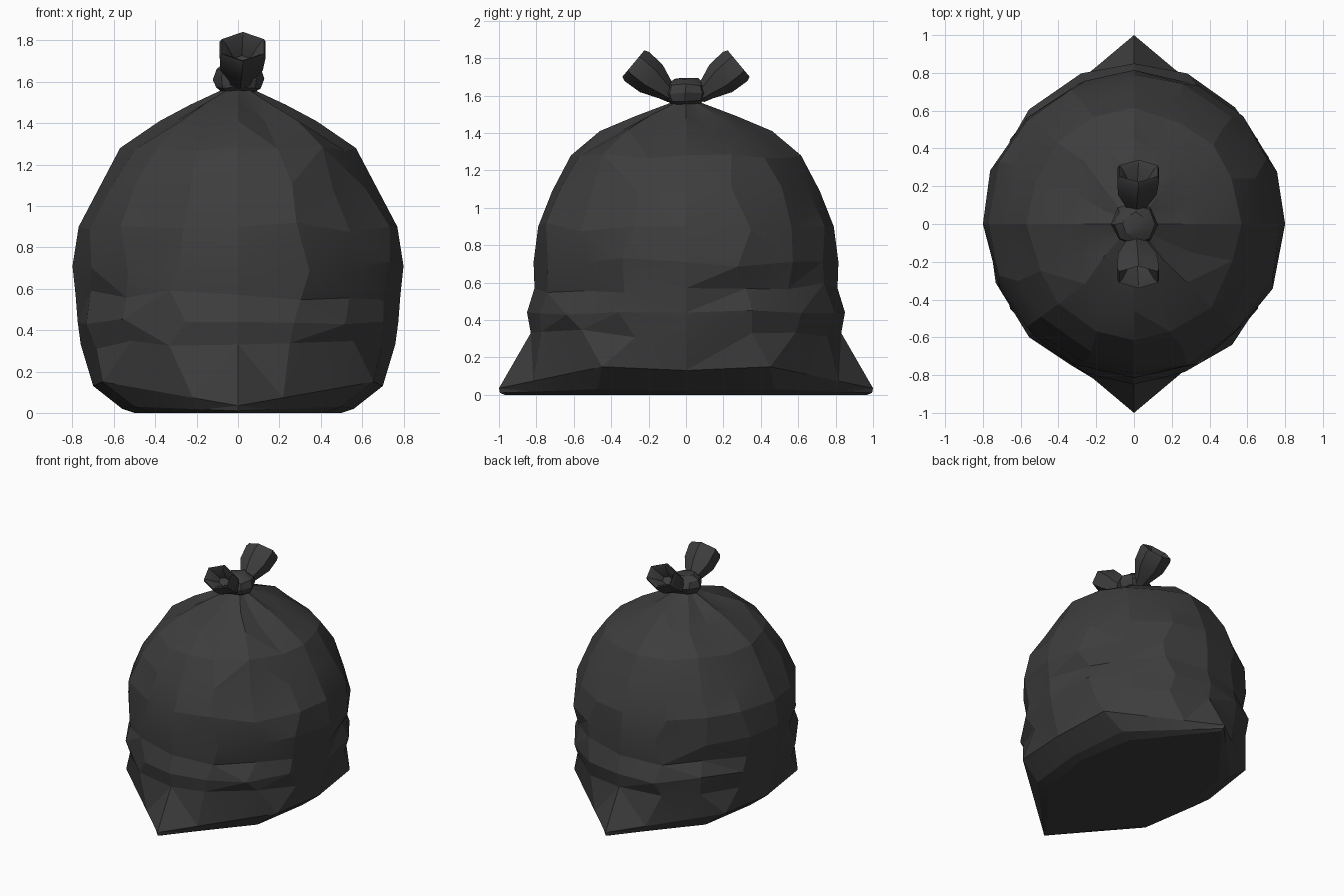
import bpy, bmesh, math, random
from mathutils import Vector

random.seed(7)
cube = bpy.data.objects.get("Cube")
if cube:
    bpy.data.objects.remove(cube, do_unlink=True)

plastic = bpy.data.materials.new("dark_grey_plastic")
plastic.use_nodes = True
COLOUR = (0.047, 0.047, 0.047, 1)
plastic.diffuse_color = COLOUR
plastic.node_tree.nodes["Principled BSDF"].inputs["Base Color"].default_value = COLOUR


def finish(name, bm, angle):
    mesh = bpy.data.meshes.new(name)
    bm.to_mesh(mesh)
    bm.free()
    obj = bpy.data.objects.new(name, mesh)
    bpy.context.collection.objects.link(obj)
    mesh.materials.append(plastic)
    bpy.ops.object.select_all(action="DESELECT")
    obj.select_set(True)
    bpy.context.view_layer.objects.active = obj
    bpy.ops.object.shade_smooth_by_angle(angle=math.radians(angle))


def loft(name, rings, angle):
    """Skin a list of equal-length closed rings into a capped, triangulated shape."""
    bm = bmesh.new()
    loops = [[bm.verts.new(p) for p in ring] for ring in rings]
    n = len(loops[0])
    for a, b in zip(loops, loops[1:]):
        for i in range(n):
            j = (i + 1) % n
            bm.faces.new((a[i], a[j], b[j], b[i]))
    bm.faces.new(loops[0])
    bm.faces.new(loops[-1])
    bmesh.ops.recalc_face_normals(bm, faces=bm.faces)
    bmesh.ops.triangulate(bm, faces=bm.faces, quad_method="SHORT_EDGE")
    finish(name, bm, angle)


SEGMENTS = 16
QUARTER = SEGMENTS // 4


def seam_ring(corner, shoulder, side):
    """Pointed ring: two corners on the y axis, straight runs to the sides."""
    ring = []
    for i in range(SEGMENTS):
        k = i % (2 * QUARTER)
        k = min(k, 2 * QUARTER - k)
        p = Vector(corner).lerp(Vector(shoulder), k / 3) if k <= 3 else Vector(side)
        sx = 1 if i <= SEGMENTS // 2 else -1
        sy = 1 if i <= QUARTER or i >= 3 * QUARTER else -1
        ring.append(Vector((p.x * sx, p.y * sy, p.z)))
    return ring


# Bag body: bottom seam, then oval rings of height, half width, half depth
rings = [seam_ring((0, 0.97, 0), (0.42, 0.44, 0), (0.50, 0, 0)),
         seam_ring((0, 0.995, 0.01), (0.50, 0.47, 0.03), (0.56, 0, 0.02)),
         seam_ring((0, 1.0, 0.035), (0.655, 0.45, 0.15), (0.70, 0, 0.13))]
profile = [(0.33, 0.76, 0.83), (0.44, 0.775, 0.85), (0.57, 0.785, 0.81),
           (0.71, 0.80, 0.815), (0.90, 0.77, 0.79), (1.09, 0.67, 0.715),
           (1.28, 0.57, 0.615), (1.41, 0.38, 0.46), (1.49, 0.23, 0.27),
           (1.56, 0.08, 0.085)]
# Pleats gathered into the knot: segment -> depth
pleats = {1: 0.12, 2: 0.05, 3: 0.20, 5: 0.22, 7: 0.20, 9: 0.16, 10: 0.06, 11: 0.22,
          13: 0.20, 15: 0.14}
# Creases across the sides: (segment, profile row) -> inward push
creases = {(6, 2): 0.03, (7, 2): 0.02, (6, 3): 0.02, (10, 2): 0.03, (11, 2): 0.03,
           (13, 0): 0.03, (2, 2): 0.02, (3, 2): 0.03, (14, 2): 0.03, (5, 0): 0.03}
for row, (z, rx, ry) in enumerate(profile):
    ring = []
    gather = (0, 0, 0, 0, 0, 0, 0.15, 0.7, 1.2, 0.8)[row]
    for i in range(SEGMENTS):
        t = math.tau * i / SEGMENTS
        scale = 1 - creases.get((i, row), 0) - pleats.get(i, 0) * gather
        dz = 0
        if i % QUARTER and row < 9:
            scale += random.uniform(-0.02, 0.018)
            dz = random.uniform(-0.035, 0.035) * min(1, rx)
            t += random.uniform(-0.06, 0.06)
        ring.append(Vector((rx * scale * math.sin(t), ry * scale * math.cos(t), z + dz)))
    rings.append(ring)
loft("bag_body", rings, 13)

# Knot: squashed faceted ball
bm = bmesh.new()
bmesh.ops.create_uvsphere(bm, u_segments=8, v_segments=6, radius=1)
for v in bm.verts:
    v.co = Vector((v.co.x * 0.125 + 0.005, v.co.y * 0.12, v.co.z * 0.085 + 1.615))
    v.co += Vector([random.uniform(-0.006, 0.006) for _ in range(3)])
finish("knot", bm, 30)

# Tied ends: plump open tubes leaning out from the knot, hollow at the mouth
SIDES = 6
# distance along, half width, half thickness
steps = [(0, 0.05, 0.04), (0.05, 0.065, 0.055), (0.15, 0.118, 0.095),
         (0.25, 0.128, 0.102), (0.275, 0.118, 0.092), (0.255, 0.095, 0.07),
         (0.17, 0.045, 0.03)]
for name, side in (("front_tied_end", -1), ("back_tied_end", 1)):
    axis = Vector((0, side * 0.77, 0.64)).normalized()
    up = axis.cross(Vector((1, 0, 0)))
    start = Vector((0.01, side * 0.07, 1.595))
    tube = []
    for d, w, h in steps:
        ring = []
        for i in range(SIDES):
            t = math.tau * (i + 0.5) / SIDES
            p = start + axis * d + up * h * math.sin(t)
            p.x += w * math.cos(t) + d * 0.05
            ring.append(p)
        tube.append(ring)
    loft(name, tube, 30)
